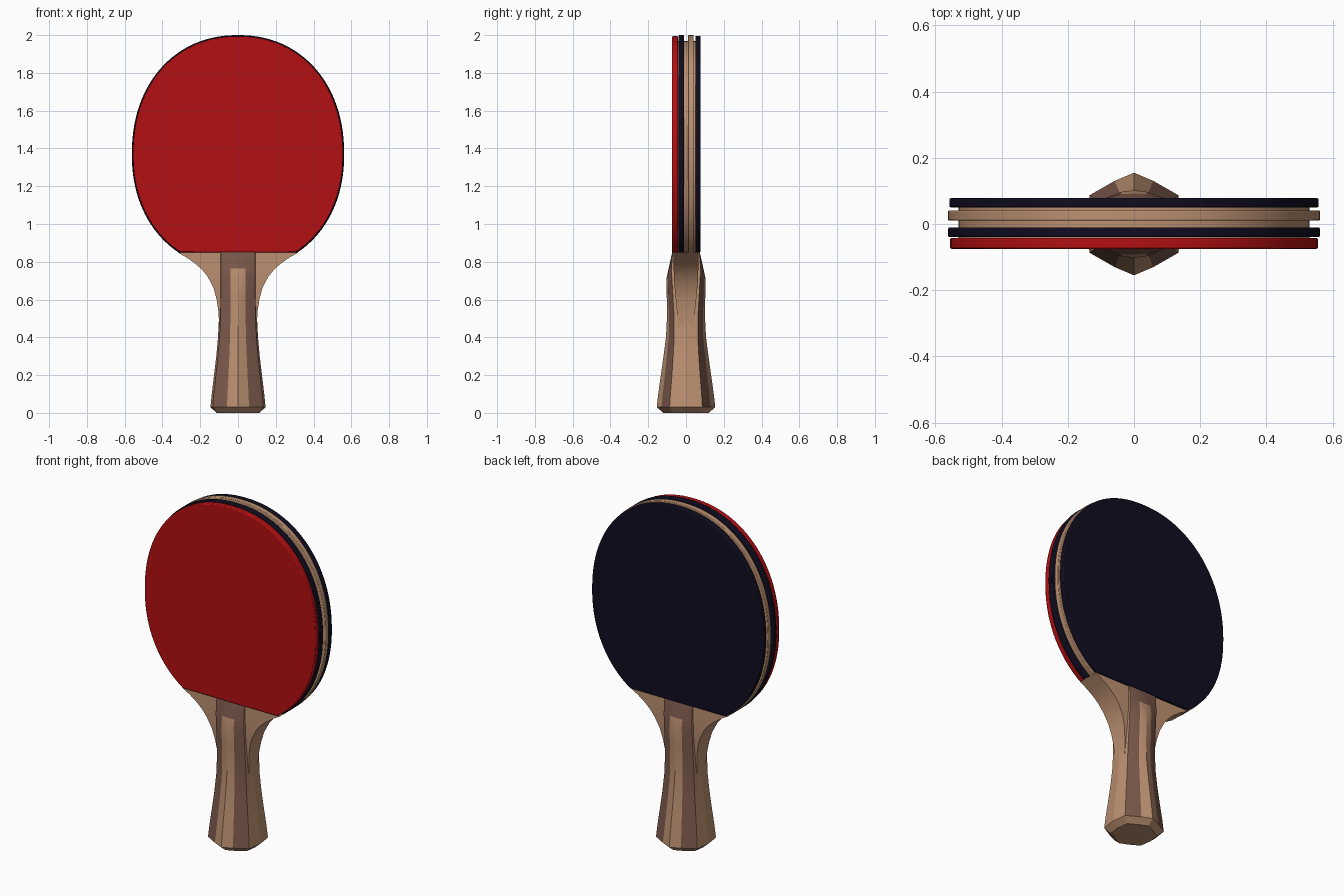
import bpy, bmesh, math

if "Cube" in bpy.data.objects:
    bpy.data.objects.remove(bpy.data.objects["Cube"])


def material(name, rgb):
    m = bpy.data.materials.new(name)
    m.diffuse_color = (*rgb, 1)
    m.use_nodes = True
    m.node_tree.nodes["Principled BSDF"].inputs["Base Color"].default_value = m.diffuse_color
    return m


RED = material("red rubber", (0.45, 0.005, 0.006))
NAVY = material("dark navy rubber", (0.005, 0.004, 0.014))
TAN = material("light wood", (0.50, 0.28, 0.165))
BROWN = material("brown wood", (0.20, 0.10, 0.07))

CUT, MID = 0.85, 1.37      # straight lower edge and widest height of the blade


def add_object(name, bm, mats, angle=30):
    bmesh.ops.recalc_face_normals(bm, faces=bm.faces)
    me = bpy.data.meshes.new(name)
    bm.to_mesh(me)
    bm.free()
    for m in mats:
        me.materials.append(m)
    ob = bpy.data.objects.new(name, me)
    bpy.context.collection.objects.link(ob)
    bpy.ops.object.select_all(action='DESELECT')
    ob.select_set(True)
    bpy.context.view_layer.objects.active = ob
    bpy.ops.object.shade_smooth_by_angle(angle=math.radians(angle))
    return ob


def outline(inset):
    """Rounded blade outline, cut off flat at the bottom."""
    a, top, low, n = 0.562 - inset, 0.63 - inset, 0.61 - inset, 2.15
    start = -math.asin(((MID - CUT) / low) ** (n / 2))
    half = []
    for i in range(49):
        t = start + (math.pi / 2 - start) * i / 48
        s = abs(math.sin(t)) ** (2 / n)
        x = a * max(0, math.cos(t)) ** (2 / n)
        half.append((x, MID + (top * s if t > 0 else -low * s)))
    half[-1] = (0, MID + top)
    return half + [(-x, z) for x, z in reversed(half[:-1])]


def layer(name, y0, y1, inset, mat, bevel=0.005):
    bm = bmesh.new()
    f = bm.faces.new([bm.verts.new((x, y0, z)) for x, z in outline(inset)])
    r = bmesh.ops.extrude_face_region(bm, geom=[f])
    verts = [v for v in r['geom'] if isinstance(v, bmesh.types.BMVert)]
    bmesh.ops.translate(bm, verts=verts, vec=(0, y1 - y0, 0))
    ob = add_object(name, bm, [mat])
    mod = ob.modifiers.new("soft rim", 'BEVEL')
    mod.width, mod.segments, mod.limit_method = bevel, 2, 'ANGLE'
    mod.angle_limit = math.radians(50)


def loft(rings):
    """Closed solid through rings of equal point count; side faces come first."""
    bm = bmesh.new()
    rows = [[bm.verts.new(p) for p in ring] for ring in rings]
    n = len(rows[0])
    for a, b in zip(rows, rows[1:]):
        for i in range(n):
            j = (i + 1) % n
            bm.faces.new((a[i], a[j], b[j], b[i]))
    bm.faces.new(rows[0])
    bm.faces.new(rows[-1])
    return bm


# Blade sandwich, front to back
layer("front_rubber", -0.075, -0.042, 0.006, RED)
layer("front_sponge", -0.040, -0.010, 0.0, NAVY)
layer("blade_core", -0.050, 0.060, 0.032, TAN, 0.001)
layer("blade_middle_ply", 0.011, 0.041, 0.0, TAN, 0.003)
layer("back_rubber", 0.050, 0.078, 0.004, NAVY)

# Neck flaring from the handle to the blade: z, half width, half thickness
neck = [(0.44, 0.098, 0.040), (0.54, 0.104, 0.048), (0.60, 0.113, 0.054),
        (0.66, 0.129, 0.060), (0.72, 0.160, 0.064), (0.76, 0.192, 0.065),
        (0.79, 0.226, 0.065), (0.82, 0.268, 0.065), (0.85, 0.320, 0.065)]
add_object("neck", loft([[(-w, -d, z), (w, -d, z), (w, d, z), (-w, d, z)]
                         for z, w, d in neck]), [TAN])

# Faceted handle: z, half width, half depth, depth share of the two corners
grip = [(0.00, 0.112, 0.120, 0.84, 0.56), (0.03, 0.146, 0.155, 0.84, 0.56),
        (0.10, 0.139, 0.147, 0.84, 0.56), (0.20, 0.127, 0.133, 0.84, 0.56),
        (0.30, 0.115, 0.119, 0.85, 0.57), (0.40, 0.106, 0.106, 0.86, 0.59),
        (0.50, 0.101, 0.101, 0.88, 0.62), (0.62, 0.099, 0.102, 0.92, 0.68),
        (0.72, 0.099, 0.102, 0.95, 0.74), (0.765, 0.099, 0.092, 0.98, 0.84),
        (0.855, 0.099, 0.072, 1.0, 0.98)]
rings = []
for z, w, d, b, c in grip:
    q = [(0, d), (0.40 * w, b * d), (0.92 * w, c * d), (w, 0)]
    q += [(x, -y) for x, y in reversed(q[:-1])]
    q += [(-x, y) for x, y in reversed(q[1:-1])]
    rings.append([(x, y, z) for x, y in q])
bm = loft(rings)
bm.normal_update()
# Brown strips on the diagonal facets and across the sloped top
for f in bm.faces:
    c = f.calc_center_median()
    ring_w = max(abs(v.co.x) for v in f.verts)
    inner = min(abs(v.co.x) for v in f.verts)
    diagonal = inner > 0.02 and min(abs(v.co.y) for v in f.verts) > 0.01
    crown = c.z > 0.77 and ring_w < 0.06
    if len(f.verts) == 4 and c.z > 0.02 and (diagonal or crown):
        f.material_index = 1
add_object("handle", bm, [TAN, BROWN], 15)
